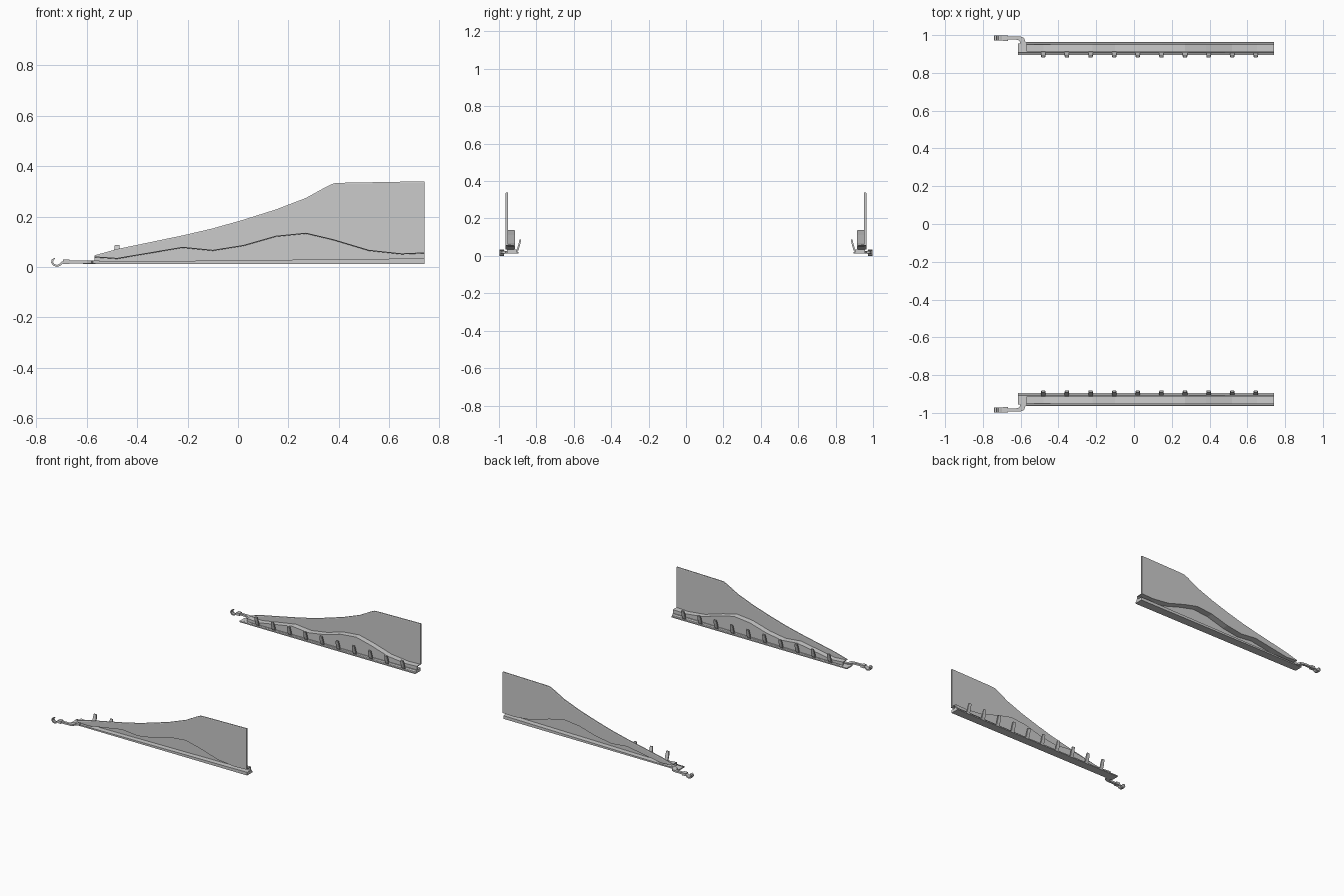
import bpy, bmesh
from mathutils import Vector


def lerp(table, x):
    for (x0, v0), (x1, v1) in zip(table, table[1:]):
        if x <= x1:
            return v0 + (v1 - v0) * (x - x0) / (x1 - x0)
    return table[-1][1]


def loft(name, rings):
    """Closed solid through matching rings, mirrored to the other side of y = 0."""
    bm = bmesh.new()
    loops = [[bm.verts.new(p) for p in r] for r in rings]
    n = len(loops[0])
    for a, b in zip(loops, loops[1:]):
        for i in range(n):
            j = (i + 1) % n
            bm.faces.new((a[i], a[j], b[j], b[i]))
    caps = [bm.faces.new(loops[0]), bm.faces.new(loops[-1])]
    bmesh.ops.triangulate(bm, faces=caps)
    bmesh.ops.recalc_face_normals(bm, faces=bm.faces[:])
    me = bpy.data.meshes.new(name)
    bm.to_mesh(me)
    bm.free()
    ob = bpy.data.objects.new(name, me)
    bpy.context.collection.objects.link(ob)
    m = ob.modifiers.new("mirror", 'MIRROR')
    m.use_axis = (False, True, False)
    m.use_mirror_merge = False
    return ob


TOP = [(-0.61, 0.026), (-0.57, 0.046), (-0.48, 0.071), (-0.35, 0.098), (-0.22, 0.125),
       (-0.1, 0.153), (0.02, 0.187), (0.15, 0.228), (0.27, 0.274), (0.35, 0.318),
       (0.38, 0.332), (0.41, 0.334), (0.74, 0.34)]
WAVE = [(-0.61, 0.022), (-0.57, 0.04), (-0.48, 0.034), (-0.35, 0.056), (-0.22, 0.078),
        (-0.1, 0.066), (0.02, 0.085), (0.15, 0.122), (0.27, 0.134), (0.38, 0.108),
        (0.52, 0.066), (0.65, 0.052), (0.74, 0.056)]
RAIL = [(-0.615, 0.02), (0.74, 0.034)]

# side panel: tall outer skin, wavy ledge, recessed lower wall
rings = []
for x in sorted({p[0] for p in TOP + WAVE if p[0] > -0.6} | {-0.53, 0.21, 0.33}):
    t, w = lerp(TOP, x), lerp(WAVE, x)
    sec = [(0.962, t), (0.964, t - 0.004), (0.964, w), (0.92, w - 0.002), (0.92, 0.015),
           (0.914, 0.015), (0.914, w + 0.003), (0.951, w + 0.004), (0.951, t - 0.004), (0.953, t)]
    rings.append([(x, y, z) for y, z in sec])
loft("side_panel", rings)

# bottom rail with stepped inner lip
rings = []
for x in (-0.615, 0.74):
    r = lerp(RAIL, x)
    sec = [(0.956, 0.012), (0.956, r), (0.914, r), (0.907, r), (0.905, 0.022),
           (0.895, 0.02), (0.895, 0.012)]
    rings.append([(x, y, z) for y, z in sec])
loft("bottom_rail", rings)

# row of leaning clips along the inner edge
for i in range(10):
    cx = -0.48 + i * 0.125
    path = [(0.908, 0.017), (0.898, 0.035), (0.891, 0.06), (0.885, 0.086)]
    rings = []
    for k, (y, z) in enumerate(path):
        h = 0.012 if k < 3 else 0.009
        rings.append([(cx - h, y - 0.004, z), (cx + h, y - 0.004, z),
                      (cx + h, y + 0.005, z + 0.002), (cx - h, y + 0.005, z + 0.002)])
    loft("clip", rings)

# arm joining the rail to the hook: (x, y low, y high)
arm = [(-0.55, 0.945, 0.958), (-0.575, 0.942, 0.964), (-0.582, 0.942, 0.985), (-0.6, 0.95, 0.992),
       (-0.607, 0.972, 0.992), (-0.625, 0.976, 0.993), (-0.67, 0.976, 0.993)]
loft("hook_arm", [[(x, a, 0.014), (x, b, 0.014), (x, b, 0.026), (x, a, 0.026)]
                  for x, a, b in arm])

# collar
loft("hook_collar", [[(x, 0.97, 0.011), (x, 0.998, 0.011), (x, 0.998, 0.029), (x, 0.97, 0.029)]
                     for x in (-0.668, -0.694)])

# curled hook, offset to both sides of a centre path
path = [Vector(p) for p in [(-0.685, 0.022), (-0.697, 0.018), (-0.706, 0.009), (-0.718, 0.004),
                            (-0.731, 0.008), (-0.738, 0.018), (-0.736, 0.028), (-0.727, 0.034)]]
rings = []
for i, p in enumerate(path):
    d = (path[min(i + 1, len(path) - 1)] - path[max(i - 1, 0)]).normalized()
    n = Vector((-d.y, d.x)) * (0.004 if i < len(path) - 1 else 0.0015)
    a, b = p + n, p - n
    rings.append([(a.x, 0.972, a.y), (a.x, 0.997, a.y), (b.x, 0.997, b.y), (b.x, 0.972, b.y)])
loft("hook", rings)
